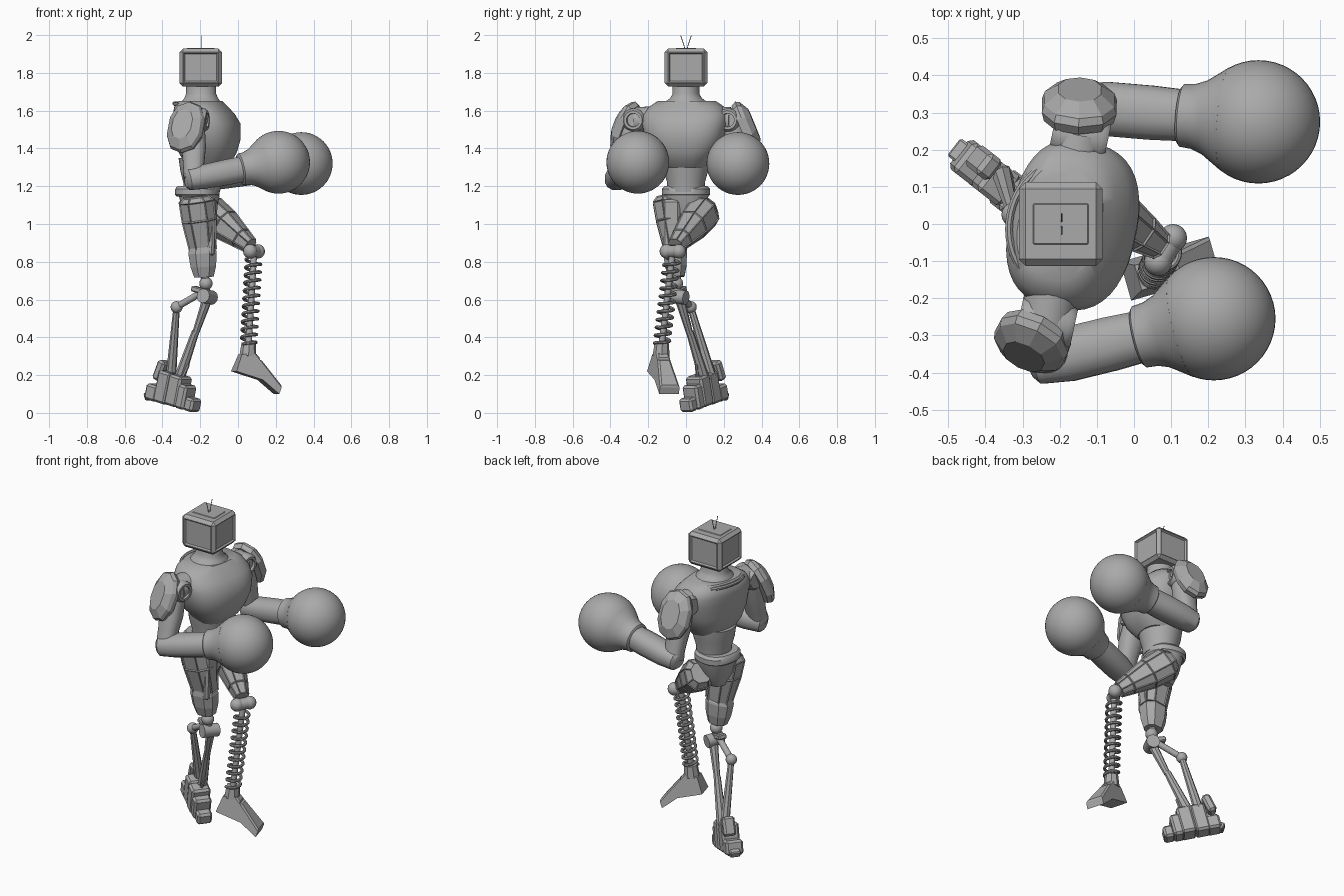
import bpy, bmesh, math
from mathutils import Vector, Matrix

cube = bpy.data.objects.get("Cube")
if cube:
    bpy.data.objects.remove(cube)

grey = bpy.data.materials.new("plain_grey")
grey.use_nodes = True
COLOUR = (0.4, 0.4, 0.4, 1)
grey.diffuse_color = COLOUR
grey.node_tree.nodes["Principled BSDF"].inputs["Base Color"].default_value = COLOUR


def finish(name, bm, smooth):
    bmesh.ops.recalc_face_normals(bm, faces=bm.faces)
    mesh = bpy.data.meshes.new(name)
    bm.to_mesh(mesh)
    bm.free()
    mesh.materials.append(grey)
    ob = bpy.data.objects.new(name, mesh)
    bpy.context.collection.objects.link(ob)
    if smooth:
        bpy.ops.object.select_all(action='DESELECT')
        ob.select_set(True)
        bpy.context.view_layer.objects.active = ob
        bpy.ops.object.shade_smooth_by_angle(angle=math.radians(40))
    return ob


def loft(name, a, b, stations, n=24, side=(0, 1, 0), power=2, smooth=True, panel=0):
    """Rings (t, side radius, other radius, shift) along the line a-b."""
    a, b = Vector(a), Vector(b)
    d = (b - a).normalized()
    s = Vector(side)
    s = (s - d * s.dot(d)).normalized()
    u = d.cross(s)
    bm = bmesh.new()
    rings = []
    for st in stations:
        t, rs, ru = st[:3]
        shift = st[3] if len(st) > 3 else 0
        ring = []
        for i in range(n):
            ang = 2 * math.pi * (i + 0.5) / n
            c, k = math.cos(ang), math.sin(ang)
            c = math.copysign(abs(c) ** (2 / power), c)
            k = math.copysign(abs(k) ** (2 / power), k)
            ring.append(bm.verts.new(a.lerp(b, t) + s * rs * c + u * (ru * k + shift)))
        rings.append(ring)
    walls = []
    for r, q in zip(rings, rings[1:]):
        for i in range(n):
            j = (i + 1) % n
            walls.append(bm.faces.new((r[i], r[j], q[j], q[i])))
    bm.faces.new(rings[0])
    bm.faces.new(rings[-1])
    bmesh.ops.recalc_face_normals(bm, faces=bm.faces)
    if panel:
        bmesh.ops.inset_individual(bm, faces=walls, thickness=panel, depth=-panel * 0.6)
    return finish(name, bm, smooth)


def rod(name, a, b, r, r2=None, n=16, smooth=True):
    r2 = r2 or r
    return loft(name, a, b, [(0, r, r), (1, r2, r2)], n, (0.3, 0.9, 0.1), smooth=smooth)


def ball(name, c, r, seg=24):
    bm = bmesh.new()
    bmesh.ops.create_uvsphere(bm, u_segments=seg, v_segments=seg // 2, radius=r,
                              matrix=Matrix.Translation(c))
    return finish(name, bm, True)


def box(name, c, size, yaw=0, pitch=0, bevel=0.006):
    bm = bmesh.new()
    m = (Matrix.Translation(c) @ Matrix.Rotation(math.radians(yaw), 4, 'Z')
         @ Matrix.Rotation(math.radians(pitch), 4, 'Y') @ Matrix.Diagonal((*size, 1)))
    bmesh.ops.create_cube(bm, size=1, matrix=m)
    bmesh.ops.bevel(bm, geom=bm.edges[:], offset=bevel, segments=1, affect='EDGES')
    return finish(name, bm, False)


def tube(name, points, r, cyclic=False):
    cu = bpy.data.curves.new(name, 'CURVE')
    cu.dimensions = '3D'
    cu.bevel_depth, cu.bevel_resolution, cu.use_fill_caps = r, 2, True
    sp = cu.splines.new('POLY')
    sp.points.add(len(points) - 1)
    for p, q in zip(sp.points, points):
        p.co = (*q, 1)
    sp.use_cyclic_u = cyclic
    cu.materials.append(grey)
    ob = bpy.data.objects.new(name, cu)
    bpy.context.collection.objects.link(ob)
    bpy.ops.object.select_all(action='DESELECT')
    ob.select_set(True)
    bpy.context.view_layer.objects.active = ob
    bpy.ops.object.convert(target='MESH')
    bpy.ops.object.shade_smooth_by_angle(angle=math.radians(40))


# Head: boxy set with recessed panels on its four sides
bm = bmesh.new()
bmesh.ops.create_cube(bm, size=1, matrix=Matrix.Translation((-0.197, 0, 1.828))
                      @ Matrix.Diagonal((0.225, 0.225, 0.2, 1)))
bmesh.ops.bevel(bm, geom=bm.edges[:], offset=0.018, segments=1, affect='EDGES')
bm.normal_update()
sides = [f for f in bm.faces if f.calc_area() > 0.02 and abs(f.normal.z) < 0.5]
bmesh.ops.inset_individual(bm, faces=sides, thickness=0.006, depth=0)
bmesh.ops.inset_individual(bm, faces=sides, thickness=0.009, depth=-0.009)
finish("head", bm, False)
box("head_top_ridge", (-0.197, 0, 1.926), (0.15, 0.11, 0.01), bevel=0.003)
for s, label in ((1, "left"), (-1, "right")):
    tube(label + "_antenna", [(-0.195, 0.004 * s, 1.92), (-0.195, 0.012 * s, 1.95),
                              (-0.195, 0.028 * s, 1.998)], 0.002)

# Torso, turned slightly on the hips
ACROSS = (0.21, 0.98, 0)
FRONT = Vector((0.98, -0.21, 0))


def upright(name, x, rings, **kw):
    loft(name, (x, 0, 0), (x, 0, 1), rings, n=40, side=ACROSS, **kw)


upright("neck", -0.195, [(1.58, 0.15, 0.13), (1.64, 0.12, 0.11), (1.665, 0.085, 0.09),
                         (1.69, 0.07, 0.08), (1.75, 0.07, 0.08)])
upright("chest", -0.18, [(1.30, 0.11, 0.10, -0.01), (1.335, 0.135, 0.125, -0.02),
                         (1.38, 0.175, 0.15, -0.02), (1.45, 0.212, 0.166, -0.022),
                         (1.53, 0.228, 0.168, -0.018), (1.58, 0.226, 0.155, 0.0),
                         (1.62, 0.2, 0.135, 0.015), (1.65, 0.155, 0.11, 0.02)], power=2.5)
upright("abdomen", -0.19, [(1.17, 0.10, 0.095), (1.22, 0.10, 0.1), (1.28, 0.117, 0.115),
                           (1.35, 0.125, 0.125)])
upright("belt", -0.215, [(1.145, 0.115, 0.105), (1.155, 0.126, 0.115), (1.185, 0.126, 0.115),
                         (1.2, 0.112, 0.103)], power=2.4)
upright("pelvis", -0.205, [(0.99, 0.05, 0.055), (1.06, 0.095, 0.085), (1.15, 0.118, 0.105)],
        power=2.5)
collar = []
for i in range(48):
    g = 2 * math.pi * i / 48
    p = FRONT * 0.14 * math.cos(g) + Vector(ACROSS) * 0.17 * math.sin(g)
    collar.append(p + Vector((-0.195, 0, 1.61 - 0.028 * math.cos(g))))
tube("collar_rim", collar, 0.011, True)

# Arms: shoulder joint, pad, upper arm, forearm and round glove
ARMS = {
    "right": dict(sh=(-0.235, -0.265, 1.55), el=(-0.235, -0.365, 1.24), gl=(0.215, -0.255, 1.327),
                  pad=(-0.28, -0.325, 1.515), out=(-0.42, -0.82, 0.38)),
    "left": dict(sh=(-0.145, 0.235, 1.55), el=(-0.135, 0.315, 1.24), gl=(0.335, 0.275, 1.32),
                 pad=(-0.147, 0.325, 1.515), out=(0.03, 0.92, 0.38)),
}
for label, arm in ARMS.items():
    sh, el, gl, pad, out = (Vector(arm[k]) for k in ("sh", "el", "gl", "pad", "out"))
    inner = sh.lerp(Vector((-0.19, 0, 1.55)), 0.45)
    rod(label + "_shoulder_socket", inner, sh * 0.97 + pad * 0.03, 0.075, 0.07, 20)
    loft(label + "_shoulder_barrel", sh - FRONT * 0.075, sh + FRONT * 0.075,
         [(0, 0.05, 0.05), (0.1, 0.062, 0.062), (0.9, 0.062, 0.062), (1, 0.05, 0.05),
          (1, 0.036, 0.036), (0.9, 0.034, 0.034)])
    o = out.normalized()
    flat = o.cross(Vector((0, 0, 1)))
    loft(label + "_shoulder_pad", pad - o * 0.035, pad + o * 0.04,
         [(0, 0.098, 0.135), (0.35, 0.105, 0.147), (0.62, 0.098, 0.137), (1, 0.06, 0.085)],
         n=10, side=flat, power=2.3, smooth=False)
    loft(label + "_upper_arm", sh, el, [(0, 0.058, 0.055), (0.45, 0.066, 0.06),
         (0.7, 0.058, 0.052), (1, 0.052, 0.05)], n=16, side=(1, 0, 0), power=2.4)
    d = (gl - el).normalized()
    loft(label + "_forearm", el - d * 0.045, gl - d * 0.17,
         [(0, 0.04, 0.04), (0.05, 0.062, 0.058), (0.3, 0.075, 0.066), (0.65, 0.075, 0.07),
          (1, 0.07, 0.07)], n=12, power=2.3)
    loft(label + "_glove_cuff", gl - d * 0.215, gl - d * 0.09,
         [(0, 0.077, 0.077), (0.05, 0.085, 0.085), (0.3, 0.088, 0.088), (0.55, 0.1, 0.1),
          (1, 0.14, 0.14)], n=32)
    ball(label + "_glove", gl, 0.166, 48)

# Standing right leg: armoured thigh, twin shin struts
loft("right_thigh", (-0.225, -0.085, 1.15), (-0.185, -0.055, 0.86),
     [(0, 0.075, 0.07), (0.1, 0.1, 0.1), (0.45, 0.092, 0.098), (1, 0.065, 0.078)],
     n=8, power=2.5, smooth=False, panel=0.008)
loft("right_knee_guard", (-0.19, -0.06, 0.88), (-0.18, -0.05, 0.72),
     [(0, 0.06, 0.07), (0.2, 0.067, 0.08), (0.65, 0.06, 0.072), (1, 0.045, 0.055)],
     n=8, power=2.5, smooth=False)
box("right_thigh_plate", (-0.14, -0.075, 0.98), (0.045, 0.09, 0.3), -8, 2, 0.012)
knee = Vector((-0.17, -0.05, 0.685))
ball("right_knee_ball", knee, 0.035)
rod("right_knee_post", (-0.175, -0.05, 0.73), (-0.165, -0.045, 0.6), 0.022)
rod("right_knee_axle", (-0.185, -0.085, 0.62), (-0.14, 0.0, 0.61), 0.038)
bend, ankle = Vector((-0.325, 0.025, 0.56)), Vector((-0.355, 0.135, 0.19))
box("right_knee_link", (-0.2, -0.035, 0.648), (0.09, 0.05, 0.03), 155, -15)
rod("right_upper_strut", (-0.18, -0.045, 0.645), bend, 0.018)
ball("right_strut_joint", bend, 0.032, 16)
rod("right_rear_strut", bend, ankle, 0.017, 0.028, 8, False)
rod("right_front_strut", (-0.16, -0.035, 0.61), (-0.225, 0.02, 0.42), 0.027, 0.018, 8, False)
rod("right_front_piston", (-0.225, 0.02, 0.43), (-0.315, 0.1, 0.17), 0.02, 0.03, 8, False)

# Standing foot: stepped blocks from heel to toe
heel, toe = Vector((-0.435, 0.165, 0)), Vector((-0.245, 0.015, 0))
for i, (t, ln, w, lo, hi) in enumerate(((0.0, 0.08, 0.1, 0.065, 0.15), (0.3, 0.085, 0.1, 0.05, 0.22),
                                        (0.62, 0.085, 0.11, 0.035, 0.2), (0.83, 0.06, 0.1, 0.02, 0.15),
                                        (1.02, 0.06, 0.085, 0.008, 0.08))):
    c = heel.lerp(toe, t)
    c.z = (lo + hi) / 2
    box("right_foot_block_%d" % (i + 1), c, (ln, w, hi - lo), -38, 14, 0.012)
box("right_heel_spur", (-0.455, 0.185, 0.095), (0.07, 0.06, 0.04), -38, -20)
box("right_heel_fin", (-0.405, 0.165, 0.225), (0.05, 0.07, 0.11), -38, 25, 0.012)
rod("right_toe_lever", (-0.3, 0.06, 0.17), (-0.262, 0.055, 0.255), 0.008, n=6, smooth=False)

# Raised left leg: thigh, knee joint, coil spring, wedge foot
loft("left_thigh", (-0.185, 0.115, 1.09), (0.065, -0.055, 0.885),
     [(0, 0.06, 0.06), (0.12, 0.088, 0.095), (0.45, 0.08, 0.088), (0.8, 0.058, 0.06),
      (1, 0.042, 0.045)], n=8, side=(0.5, 0.8, 0), power=2.5, smooth=False, panel=0.007)
top, base = Vector((0.085, -0.07, 0.855)), Vector((0.055, -0.13, 0.35))
hinge = Vector((0.5, 0.8, 0)).normalized()
rod("left_knee_axle", top - hinge * 0.05, top + hinge * 0.05, 0.033)
for s in (-1, 1):
    ball("left_knee_cap_%d" % (s + 2), top + hinge * 0.038 * s, 0.038, 16)
rod("left_spring_core", top, base, 0.017)
ax = (base - top).normalized()
e1 = ax.orthogonal().normalized()
e2 = ax.cross(e1)
TURNS, STEP = 11, 18
coil = []
for i in range(TURNS * STEP + 1):
    g = 2 * math.pi * i / STEP
    coil.append(top.lerp(base, 0.08 + 0.9 * i / (TURNS * STEP))
                + (e1 * math.cos(g) + e2 * math.sin(g)) * 0.04)
tube("left_spring", coil, 0.0085)
rod("left_ankle", (0.057, -0.128, 0.37), (0.052, -0.132, 0.3), 0.038, 0.045, 8, False)
outline = [(-0.07, 0.22), (-0.035, 0.31), (0.035, 0.315), (0.065, 0.28), (0.178, 0.135),
           (0.165, 0.1), (0.075, 0.175)]
bm = bmesh.new()
turn = Matrix.Translation((0.045, -0.135, 0)) @ Matrix.Rotation(math.radians(16), 4, 'Z')
rows = []
for s in (-1, 1):
    rows.append([bm.verts.new(turn @ Vector((x, s * (0.035 if z > 0.25 else 0.054), z)))
                 for x, z in outline])
    bm.faces.new(rows[-1])
for i in range(len(outline)):
    j = (i + 1) % len(outline)
    bm.faces.new((rows[0][i], rows[0][j], rows[1][j], rows[1][i]))
bmesh.ops.recalc_face_normals(bm, faces=bm.faces)
slope = [f for f in bm.faces if len(f.verts) == 4 and f.normal.x > 0.5 and f.normal.z > 0.4]
bmesh.ops.inset_individual(bm, faces=slope, thickness=0.014, depth=0.008)
finish("left_foot", bm, False)
